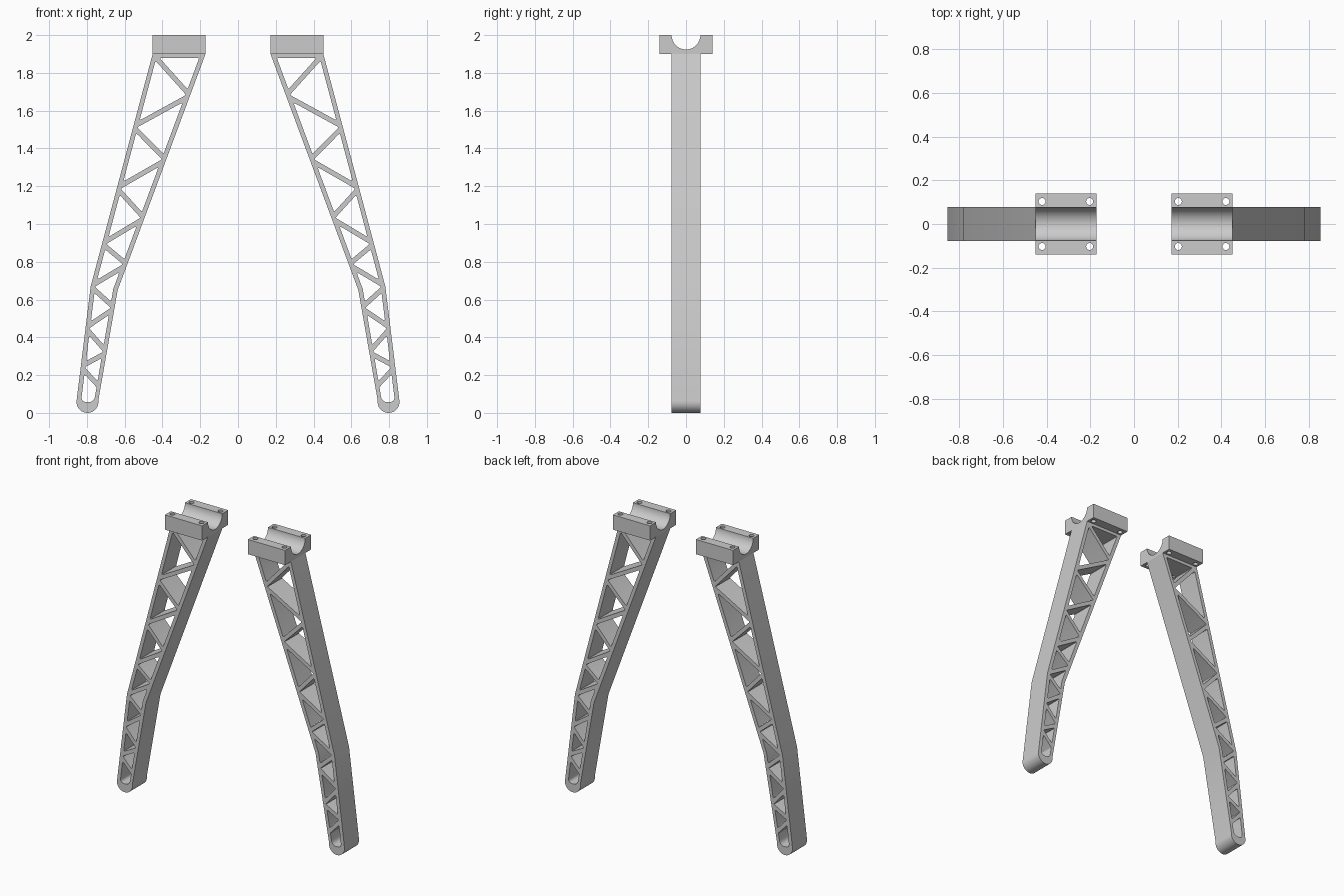
import bpy, bmesh, math
from mathutils import Vector, Matrix, geometry

if "Cube" in bpy.data.objects:
    bpy.data.objects.remove(bpy.data.objects["Cube"])

HALF_DEPTH = 0.078
STRUT, WALL = 0.013, 0.024
OUTER = [(0.452, 1.9), (0.78, 0.67), (0.855, 0.06)]
INNER = [(0.172, 1.9), (0.637, 0.65), (0.739, 0.05)]
# z of each truss joint, alternating inner / outer going down
JOINTS = [1.9, 1.9, 1.68, 1.515, 1.34, 1.19, 1.03, 0.896, 0.785, 0.67,
          0.555, 0.45, 0.32, 0.245, 0.13]


def on_edge(side, z):
    a, b, c = (Vector(p) for p in side)
    if z < b.y:
        a, b = b, c
    return a.lerp(b, (z - a.y) / (b.y - a.y))


def inset(pts, offs):
    """Move every polygon edge inward by its own distance."""
    n = len(pts)
    area = sum(pts[i].x * pts[(i + 1) % n].y - pts[i].y * pts[(i + 1) % n].x for i in range(n))
    s = 1 if area > 0 else -1
    lines = []
    for i in range(n):
        a, b = pts[i], pts[(i + 1) % n]
        d = (b - a).normalized()
        shift = Vector((-d.y, d.x)) * s * offs[i]
        lines.append((a + shift, d))
    out = []
    for i in range(n):
        (p, d), (q, e) = lines[i - 1], lines[i]
        t = ((q.x - p.x) * e.y - (q.y - p.y) * e.x) / (d.x * e.y - d.y * e.x)
        out.append(p + d * t)
    return out


def rounded(pts, radii, steps=5):
    out = []
    for i, p in enumerate(pts):
        u, v = pts[i - 1] - p, pts[(i + 1) % len(pts)] - p
        ang = u.angle(v)
        if ang > 2.7:
            out.append(p)
            continue
        d = min(radii[i] / math.tan(ang / 2), 0.45 * u.length, 0.45 * v.length)
        a, b = p + u.normalized() * d, p + v.normalized() * d
        for k in range(steps + 1):
            t = k / steps
            out.append(a * (1 - t) ** 2 + p * 2 * t * (1 - t) + b * t * t)
    return out


def leg_loops():
    # outer silhouette with round foot
    c, r = Vector((0.797, 0.058)), 0.058
    foot = [c + r * Vector((math.cos(a), math.sin(a)))
            for a in (math.radians(5 - 193 * k / 24) for k in range(25))]
    loops = [[Vector(p) for p in OUTER[:2]] + foot + [Vector(p) for p in INNER[1::-1]]]
    # triangular windows between struts
    sides = [INNER if i % 2 == 0 else OUTER for i in range(len(JOINTS))]
    nodes = [on_edge(s, z) for s, z in zip(sides, JOINTS)]
    for i in range(len(nodes) - 2):
        pts, offs = nodes[i:i + 3], [STRUT, STRUT, WALL]
        bend = Vector(sides[i][1])
        if JOINTS[i] - 0.02 > bend.y > JOINTS[i + 2] + 0.02:
            pts, offs = pts + [bend], offs + [WALL]
        if i == 0:
            offs[0] = 0.02
        loops.append(rounded(inset(pts, offs), [0.006] * len(pts)))
    # rounded window in the foot
    pts = [nodes[-2], nodes[-1], on_edge(INNER, 0.03), on_edge(OUTER, 0.03)]
    loops.append(rounded(inset(pts, [STRUT, WALL, 0.027, WALL]), [0.006, 0.006, 0.04, 0.03], 8))
    return loops


def finish(name, me):
    bm = bmesh.new()
    bm.from_mesh(me)
    bmesh.ops.remove_doubles(bm, verts=bm.verts, dist=1e-5)
    bmesh.ops.recalc_face_normals(bm, faces=bm.faces)
    bm.to_mesh(me)
    bm.free()
    ob = bpy.data.objects.new(name, me)
    bpy.context.collection.objects.link(ob)
    bpy.ops.object.select_all(action='DESELECT')
    ob.select_set(True)
    bpy.context.view_layer.objects.active = ob
    bpy.ops.object.shade_smooth_by_angle(angle=math.radians(25))
    return ob


def truss_leg(name, s):
    cu = bpy.data.curves.new(name, 'CURVE')
    cu.dimensions, cu.fill_mode, cu.extrude = '2D', 'BOTH', HALF_DEPTH
    for loop in leg_loops():
        sp = cu.splines.new('POLY')
        sp.points.add(len(loop) - 1)
        for pt, p in zip(sp.points, loop):
            pt.co = (s * p.x, p.y, 0, 1)
        sp.use_cyclic_u = True
    tmp = bpy.data.objects.new(name + "_curve", cu)
    bpy.context.collection.objects.link(tmp)
    dg = bpy.context.evaluated_depsgraph_get()
    me = bpy.data.meshes.new_from_object(tmp.evaluated_get(dg))
    bpy.data.objects.remove(tmp)
    me.transform(Matrix.Rotation(math.pi / 2, 4, 'X'))
    return finish(name, me)


def bearing_block(name, s):
    # block profile in y-z with half-round saddle
    prof = [(0.14, 2), (0.14, 1.9), (-0.14, 1.9), (-0.14, 2)]
    prof += [(-0.076 * math.cos(a), 2 - 0.076 * math.sin(a))
             for a in (math.pi * k / 32 for k in range(33))]
    bm = bmesh.new()
    f = bm.faces.new([bm.verts.new((s * 0.172, y, z)) for y, z in prof])
    ext = bmesh.ops.extrude_face_region(bm, geom=[f])['geom']
    bmesh.ops.translate(bm, vec=(s * 0.28, 0, 0),
                        verts=[g for g in ext if isinstance(g, bmesh.types.BMVert)])
    bmesh.ops.recalc_face_normals(bm, faces=bm.faces)
    me = bpy.data.meshes.new(name)
    bm.to_mesh(me)
    bm.free()
    ob = bpy.data.objects.new(name, me)
    bpy.context.collection.objects.link(ob)
    # four bolt holes
    bm = bmesh.new()
    for x in (0.203, 0.421):
        for y in (-0.103, 0.103):
            bmesh.ops.create_cone(bm, cap_ends=True, segments=24, radius1=0.016, radius2=0.016,
                                  depth=0.3, matrix=Matrix.Translation((s * x, y, 1.95)))
    cm = bpy.data.meshes.new("bolt_cutter")
    bm.to_mesh(cm)
    bm.free()
    cut = bpy.data.objects.new("bolt_cutter", cm)
    cut.hide_render = True
    bpy.context.collection.objects.link(cut)
    mod = ob.modifiers.new("holes", 'BOOLEAN')
    mod.operation, mod.solver, mod.object = 'DIFFERENCE', 'EXACT', cut
    dg = bpy.context.evaluated_depsgraph_get()
    res = bpy.data.meshes.new_from_object(ob.evaluated_get(dg))
    bpy.data.objects.remove(cut)
    bpy.data.objects.remove(ob)
    return finish(name, res)


for label, sign in (("right", 1), ("left", -1)):
    truss_leg(label + "_truss_leg", sign)
    bearing_block(label + "_bearing_block", sign)
